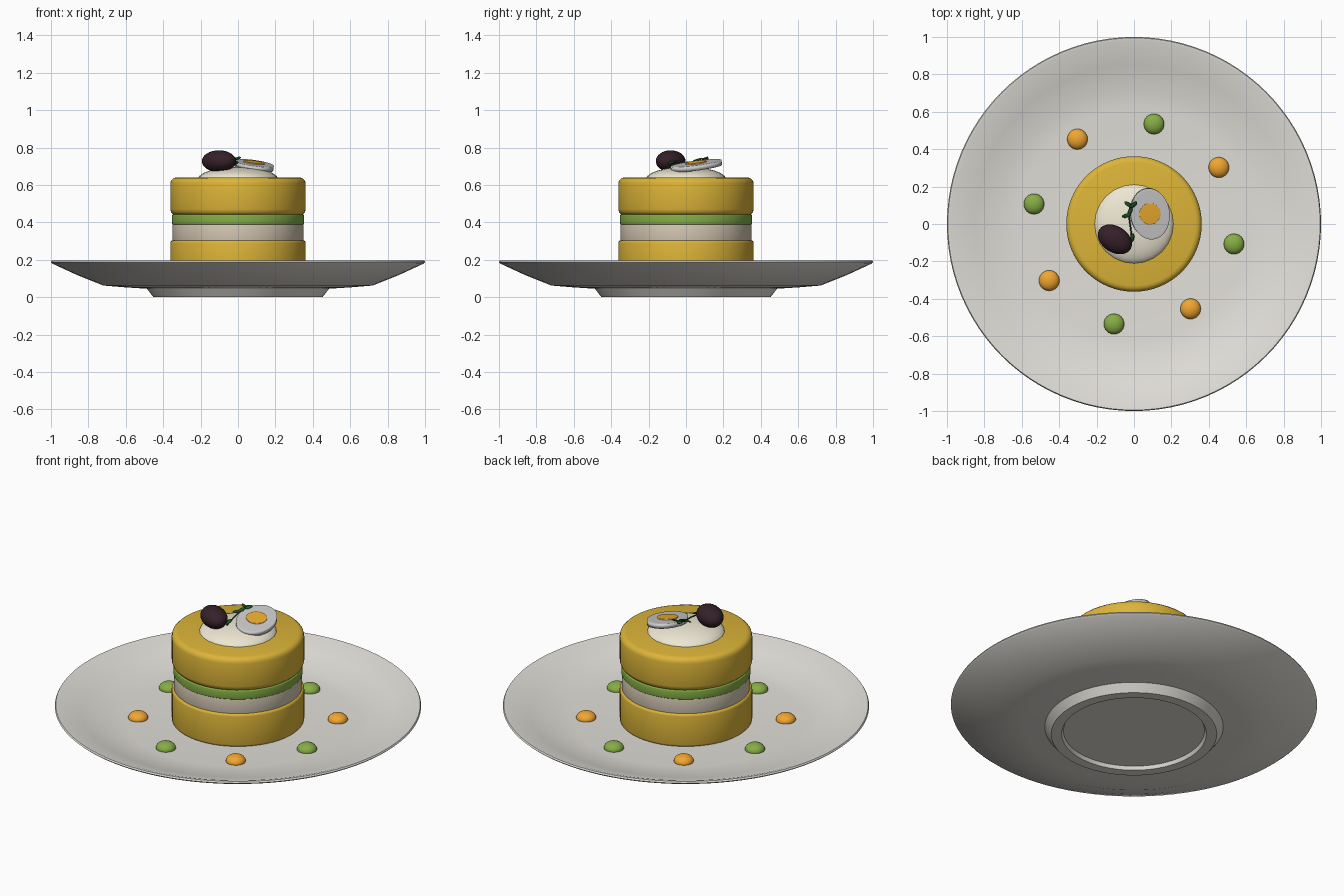
import bpy
from math import radians, sin, cos, pi

if "Cube" in bpy.data.objects:
    bpy.data.objects.remove(bpy.data.objects["Cube"])


def material(name, rgb):
    m = bpy.data.materials.new(name)
    m.diffuse_color = (*rgb, 1)
    m.use_nodes = True
    m.node_tree.nodes["Principled BSDF"].inputs["Base Color"].default_value = m.diffuse_color
    return m


PLATE = material("porcelain", (0.76, 0.74, 0.69))
YELLOW = material("yellow_potato", (0.72, 0.46, 0.04))
FILLING = material("pale_filling", (0.66, 0.58, 0.45))
GREEN = material("avocado_green", (0.24, 0.42, 0.06))
CREAM = material("cream", (0.85, 0.80, 0.65))
WHITE = material("egg_white", (0.88, 0.88, 0.85))
YOLK = material("yolk", (0.85, 0.42, 0.03))
ORANGE = material("orange_sauce", (0.88, 0.38, 0.03))
OLIVE = material("dark_olive", (0.035, 0.015, 0.022))
LEAF = material("dark_leaf", (0.015, 0.08, 0.02))


def smooth(ob, angle=35):
    bpy.ops.object.select_all(action='DESELECT')
    ob.select_set(True)
    bpy.context.view_layer.objects.active = ob
    bpy.ops.object.shade_smooth_by_angle(angle=radians(angle))


def lathe(name, profile, mat, sides=64):
    """Revolve (radius, z) points; points of radius 0 become poles."""
    verts, rings, faces = [], [], []
    for r, z in profile:
        n = 1 if r == 0 else sides
        rings.append([len(verts) + i for i in range(n)])
        verts += [(r * cos(2 * pi * i / sides), r * sin(2 * pi * i / sides), z) for i in range(n)]
    for a, b in zip(rings, rings[1:]):
        for i in range(sides):
            j = (i + 1) % sides
            quad = [a[i % len(a)], a[j % len(a)], b[j % len(b)], b[i % len(b)]]
            faces.append(list(dict.fromkeys(quad)))
    me = bpy.data.meshes.new(name)
    me.from_pydata(verts, [], faces)
    me.materials.append(mat)
    ob = bpy.data.objects.new(name, me)
    bpy.context.collection.objects.link(ob)
    smooth(ob)
    return ob


def disc(name, r, z0, z1, bevel, mat, sides=64):
    """Round slab with rounded edges."""
    arc = [radians(a) for a in (0, 30, 60, 90)]
    low = [(r - bevel + bevel * sin(a), z0 + bevel - bevel * cos(a)) for a in arc]
    high = [(r - bevel + bevel * cos(a), z1 - bevel + bevel * sin(a)) for a in arc]
    return lathe(name, [(0, z0)] + low + high + [(0, z1)], mat, sides)


def ellipsoid(name, loc, size, mat, rot=(0, 0, 0), seg=32, rings=16):
    bpy.ops.mesh.primitive_uv_sphere_add(segments=seg, ring_count=rings, location=loc,
                                         rotation=[radians(a) for a in rot])
    ob = bpy.context.object
    ob.name = name
    ob.scale = size
    ob.data.materials.append(mat)
    smooth(ob)
    return ob


# Plate with foot ring, shallow well and rising rim
lathe("plate", [(0, 0.02), (0.385, 0.02), (0.395, 0), (0.452, 0), (0.487, 0.045), (0.60, 0.052),
                (0.72, 0.062), (0.86, 0.118), (0.99, 0.178), (1.0, 0.187), (0.995, 0.196),
                (0.98, 0.195), (0.85, 0.152), (0.72, 0.118), (0.62, 0.108), (0, 0.108)], PLATE, 96)

# Stacked layers
disc("bottom_layer", 0.362, 0.105, 0.304, 0.015, YELLOW)
disc("filling_layer", 0.35, 0.30, 0.392, 0.004, FILLING)
disc("green_layer", 0.353, 0.388, 0.442, 0.006, GREEN)
disc("top_layer", 0.362, 0.438, 0.64, 0.032, YELLOW)

# Cream dome
ellipsoid("cream_dome", (0, 0, 0.63), (0.215, 0.215, 0.066), CREAM, seg=24, rings=12)

# Egg slice and yolk share one tilt
egg = disc("egg_slice", 1, -1, 1, 0.12, WHITE, 48)
egg.scale = (0.105, 0.138, 0.015)
yolk = disc("egg_yolk", 1, -1, 1, 0.15, YOLK, 32)
yolk.scale = (0.057, 0.057, 0.010)
for ob, z in ((egg, 0.703), (yolk, 0.714)):
    ob.location = (0.085, 0.055, z)
    ob.rotation_euler = (radians(8), radians(6), radians(9))

# Olive
ellipsoid("olive", (-0.102, -0.082, 0.727), (0.099, 0.070, 0.058), OLIVE, (0, 0, -33))

# Herb sprig
curve = bpy.data.curves.new("sprig_stem", 'CURVE')
curve.dimensions = '3D'
curve.bevel_depth = 0.004
curve.bevel_resolution = 1
line = curve.splines.new('POLY')
path = [(-0.01, -0.09, 0.705), (-0.018, -0.02, 0.718), (-0.028, 0.05, 0.725), (-0.02, 0.11, 0.735)]
line.points.add(len(path) - 1)
for p, co in zip(line.points, path):
    p.co = (*co, 1)
curve.materials.append(LEAF)
bpy.context.collection.objects.link(bpy.data.objects.new("sprig_stem", curve))
for i, (x, y, z, a) in enumerate([(-0.01, -0.075, 0.72, 80), (-0.040, 0.045, 0.728, 15),
                                  (-0.022, 0.065, 0.735, 70), (-0.030, 0.105, 0.738, 150),
                                  (-0.003, 0.102, 0.742, 40)]):
    ellipsoid(f"sprig_leaf_{i + 1}", (x, y, z), (0.026, 0.012, 0.005), LEAF, (20, -15, a), 12, 6)

# Alternating sauce dots around the stack
for i in range(8):
    a = radians(33.7 + 45 * i)
    ellipsoid(f"sauce_dot_{i + 1}", (0.545 * cos(a), 0.545 * sin(a), 0.112),
              (0.055, 0.055, 0.036), (ORANGE, GREEN)[i % 2], seg=24, rings=12)
